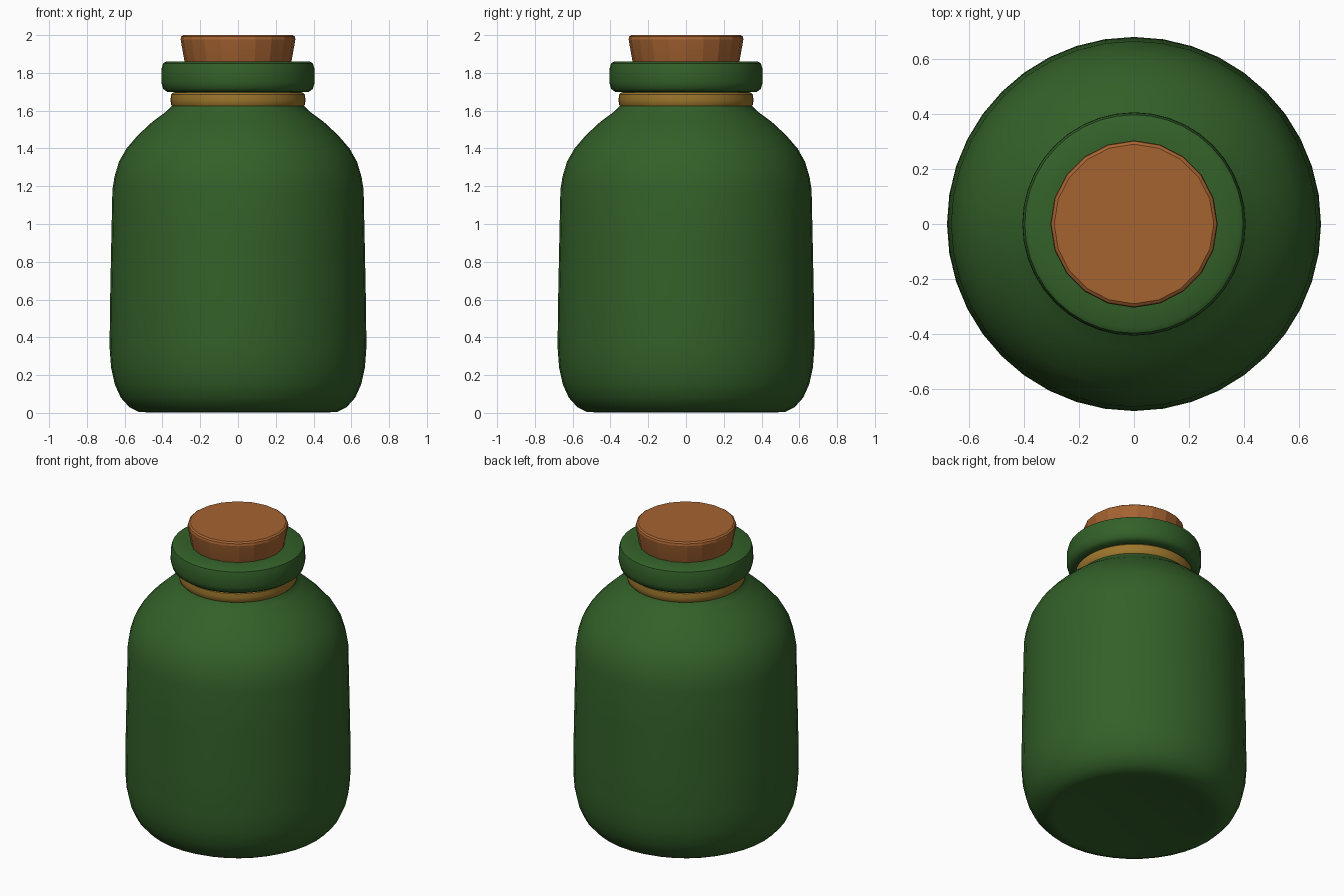
import bpy, bmesh, math

if "Cube" in bpy.data.objects:
    bpy.data.objects.remove(bpy.data.objects["Cube"])


def material(name, rgb):
    m = bpy.data.materials.new(name)
    m.diffuse_color = (*rgb, 1.0)
    m.use_nodes = True
    m.node_tree.nodes["Principled BSDF"].inputs["Base Color"].default_value = m.diffuse_color
    return m


green = material("bottle green", (0.033, 0.118, 0.022))
cork_brown = material("cork brown", (0.38, 0.125, 0.031))
gold = material("band gold", (0.33, 0.18, 0.025))


def lathe(name, profile, sides, mat, closed=False, angle=40):
    """Spin (radius, height) points around z; radius 0 makes a pole."""
    bm = bmesh.new()
    rings = []
    for r, z in profile:
        if r == 0:
            rings.append([bm.verts.new((0, 0, z))] * sides)
        else:
            rings.append([bm.verts.new((r * math.cos(2 * math.pi * i / sides),
                                        r * math.sin(2 * math.pi * i / sides), z))
                          for i in range(sides)])
    pairs = list(zip(rings, rings[1:]))
    if closed:
        pairs.append((rings[-1], rings[0]))
    for a, b in pairs:
        for i in range(sides):
            j = (i + 1) % sides
            quad = list(dict.fromkeys((a[i], a[j], b[j], b[i])))
            bm.faces.new(quad)
    bmesh.ops.recalc_face_normals(bm, faces=bm.faces)
    me = bpy.data.meshes.new(name)
    bm.to_mesh(me)
    bm.free()
    me.materials.append(mat)
    ob = bpy.data.objects.new(name, me)
    bpy.context.collection.objects.link(ob)
    bpy.ops.object.select_all(action='DESELECT')
    ob.select_set(True)
    bpy.context.view_layer.objects.active = ob
    bpy.ops.object.shade_smooth_by_angle(angle=math.radians(angle))
    return ob


# Bottle: shallow base recess, rounded foot, shoulder, neck and thick rolled lip
lathe("bottle", [
    (0, 0.02), (0.42, 0.015), (0.48, 0.003), (0.525, 0.005), (0.575, 0.03),
    (0.62, 0.08), (0.652, 0.15), (0.672, 0.24), (0.68, 0.35), (0.677, 0.6),
    (0.671, 0.9), (0.665, 1.18), (0.654, 1.25), (0.63, 1.33), (0.59, 1.40),
    (0.53, 1.47), (0.455, 1.54), (0.38, 1.595), (0.345, 1.63), (0.335, 1.70),
    (0.375, 1.70), (0.396, 1.715), (0.406, 1.75), (0.405, 1.82),
    (0.397, 1.85), (0.38, 1.86), (0.278, 1.86), (0.27, 1.80), (0, 1.80),
], 40, green)

# Band tied round the neck
lathe("neck_band", [
    (0.325, 1.622), (0.345, 1.620), (0.355, 1.632), (0.357, 1.66),
    (0.354, 1.685), (0.343, 1.695), (0.325, 1.695),
], 40, gold, closed=True)

# Tapered cork with a small bevel on its top edge
lathe("cork", [
    (0, 1.805), (0.262, 1.805), (0.283, 1.86), (0.304, 1.978), (0.301, 1.992),
    (0.29, 2.0), (0, 2.0),
], 20, cork_brown, angle=15)
